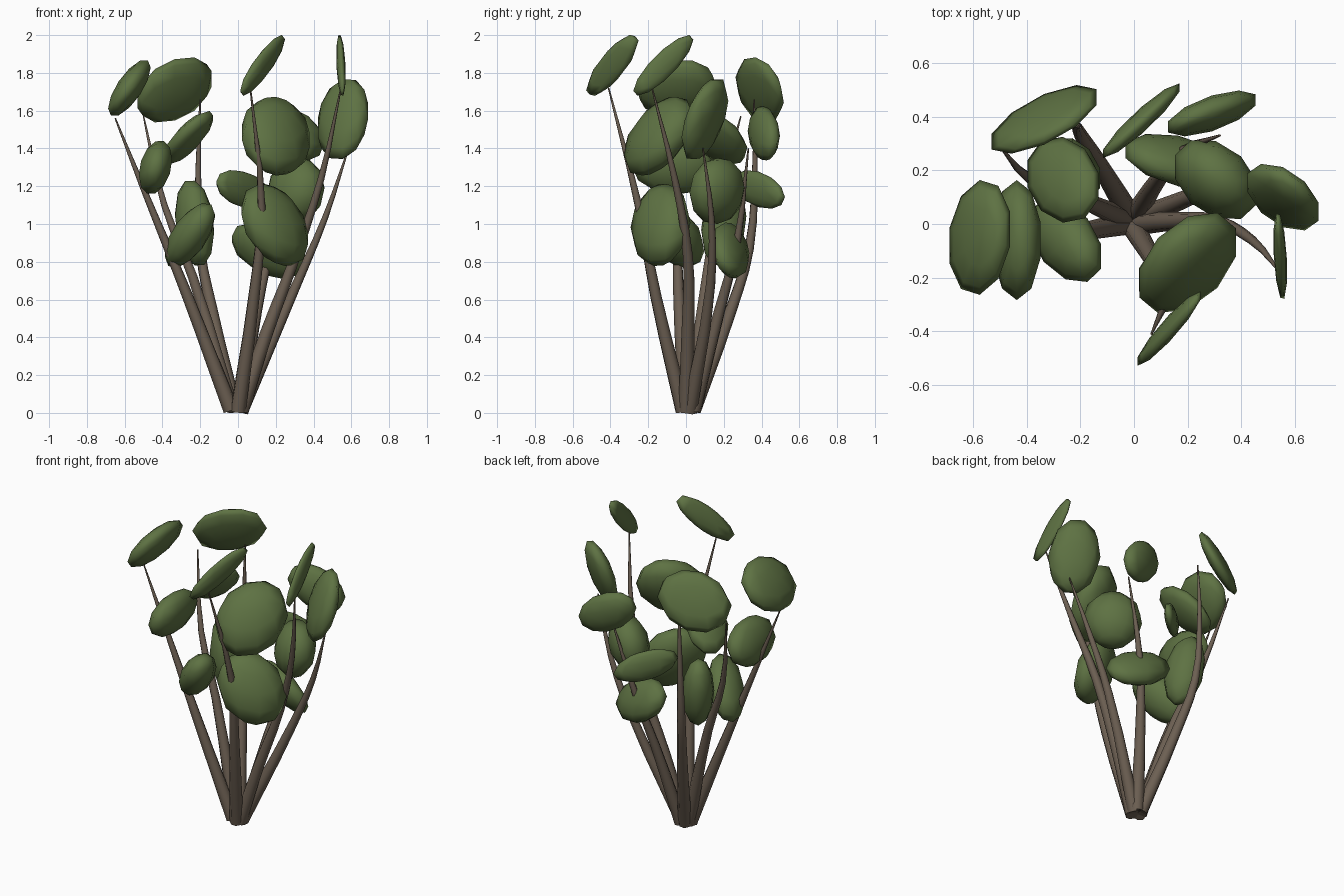
import bpy, bmesh
from mathutils import Matrix, Vector
from math import sqrt

if "Cube" in bpy.data.objects:
    bpy.data.objects.remove(bpy.data.objects["Cube"])


def material(name, rgb):
    m = bpy.data.materials.new(name)
    m.diffuse_color = (*rgb, 1)
    m.use_nodes = True
    m.node_tree.nodes["Principled BSDF"].inputs["Base Color"].default_value = m.diffuse_color
    return m


GREEN = material("leaf_green", (0.112, 0.168, 0.056))
BROWN = material("bark_brown", (0.150, 0.115, 0.085))


def leaf(name, center, half, xy, xz, yz):
    """Flattened tilted ellipsoid: half extents plus its slant in top, front and right views."""
    a, b, c = (h * 1.03 for h in half)
    l11 = b * xy
    l22 = b * sqrt(1 - xy * xy)
    l31 = c * xz
    l32 = c * (yz - xy * xz) / sqrt(1 - xy * xy)
    l33 = sqrt(max(c * c - l31 * l31 - l32 * l32, 1e-6))
    shape = Matrix(((a, 0, 0), (l11, l22, 0), (l31, l32, l33)))
    bm = bmesh.new()
    bmesh.ops.create_uvsphere(bm, u_segments=10, v_segments=6, radius=1)
    for v in bm.verts:
        v.co = shape @ v.co + Vector(center)
    bmesh.ops.recalc_face_normals(bm, faces=bm.faces)
    for f in bm.faces:
        f.smooth = True
    me = bpy.data.meshes.new(name)
    bm.to_mesh(me)
    bm.free()
    me.materials.append(GREEN)
    bpy.context.collection.objects.link(bpy.data.objects.new(name, me))


def stem(name, points):
    """Tapered curved branch from the shared base to a thin tip."""
    cu = bpy.data.curves.new(name, 'CURVE')
    cu.dimensions = '3D'
    cu.bevel_depth = 1
    cu.bevel_resolution = 2
    cu.resolution_u = 3
    cu.use_fill_caps = True
    sp = cu.splines.new('BEZIER')
    sp.bezier_points.add(len(points) - 1)
    top = points[-1][2]
    for p, co in zip(sp.bezier_points, points):
        p.co = co
        p.handle_left_type = p.handle_right_type = 'AUTO'
        p.radius = 0.038 * (1 - co[2] / top) ** 0.8 + 0.004
    cu.materials.append(BROWN)
    ob = bpy.data.objects.new(name, cu)
    bpy.context.collection.objects.link(ob)
    bpy.ops.object.select_all(action='DESELECT')
    ob.select_set(True)
    bpy.context.view_layer.objects.active = ob
    bpy.ops.object.convert(target='MESH')
    # Weld the caps and point all faces outward
    bm = bmesh.new()
    bm.from_mesh(ob.data)
    bmesh.ops.remove_doubles(bm, verts=bm.verts, dist=0.0005)
    bmesh.ops.recalc_face_normals(bm, faces=bm.faces)
    bm.to_mesh(ob.data)
    bm.free()
    bpy.ops.object.shade_smooth_by_angle(angle=1.15)


# Stems fanning out from one foot
stem("stem_left", [(-.037, .0, .015), (-.28, -.04, .65), (-.50, -.05, 1.185), (-.65, -.06, 1.56)])
stem("stem_left_back", [(-.033, .02, .015), (-.24, .11, .72), (-.39, .17, 1.10), (-.50, .29, 1.57)])
stem("stem_back", [(-.02, .04, .015), (-.14, .24, .55), (-.20, .335, .87), (-.21, .365, 1.3), (-.20, .36, 1.66)])
stem("stem_front", [(.0, -.015, .01), (.085, -.16, .62), (.125, -.25, 1.09), (.065, -.41, 1.72)])
stem("stem_right_front", [(.015, .0, .01), (.15, .01, .42), (.305, .01, .83), (.44, -.06, 1.24), (.545, -.18, 1.72)])
stem("stem_right", [(.015, .02, .01), (.31, .13, .68), (.46, .135, 1.03), (.585, .09, 1.40)])
stem("stem_right_back", [(.01, .04, .015), (.10, .18, .55), (.18, .27, .90), (.32, .33, 1.40)])

# Leaves: centre, half extents, slants
LEAVES = [
    ("left_top", (-.575, -.05, 1.72), (.115, .21, .15), .15, .74, .10),
    ("left_mid", (-.437, -.06, 1.30), (.09, .217, .14), 0, .30, 0),
    ("left_low", (-.255, -.06, .94), (.135, .155, .168), -.40, .62, -.40),
    ("back_left_top", (-.335, .39, 1.71), (.20, .125, .17), .68, .35, -.30),
    ("back_left_mid", (-.265, .165, 1.455), (.135, .157, .14), -.15, .77, -.45),
    ("back_left_low", (-.23, .20, 1.005), (.105, .12, .225), -.25, -.20, .20),
    ("front_top", (.13, -.39, 1.84), (.12, .135, .16), .93, .87, .78),
    ("front_mid", (.20, -.145, 1.465), (.183, .185, .205), .42, -.10, .50),
    ("front_low", (.195, -.135, .995), (.18, .155, .212), .48, -.37, .12),
    ("right_top", (.545, -.12, 1.84), (.025, .16, .16), -.35, -.30, .85),
    ("right_mid", (.555, .10, 1.555), (.135, .122, .215), -.45, .20, .52),
    ("right_low", (.305, .165, 1.175), (.155, .148, .172), -.33, .10, .08),
    ("back_right_top", (.29, .412, 1.48), (.167, .083, .14), .62, -.38, -.10),
    ("back_right_mid", (.027, .385, 1.183), (.145, .135, .10), .93, -.35, -.40),
    ("back_right_low", (.165, .235, .86), (.20, .10, .145), -.40, -.42, -.22),
]
for name, center, half, xy, xz, yz in LEAVES:
    leaf("leaf_" + name, center, half, xy, xz, yz)
